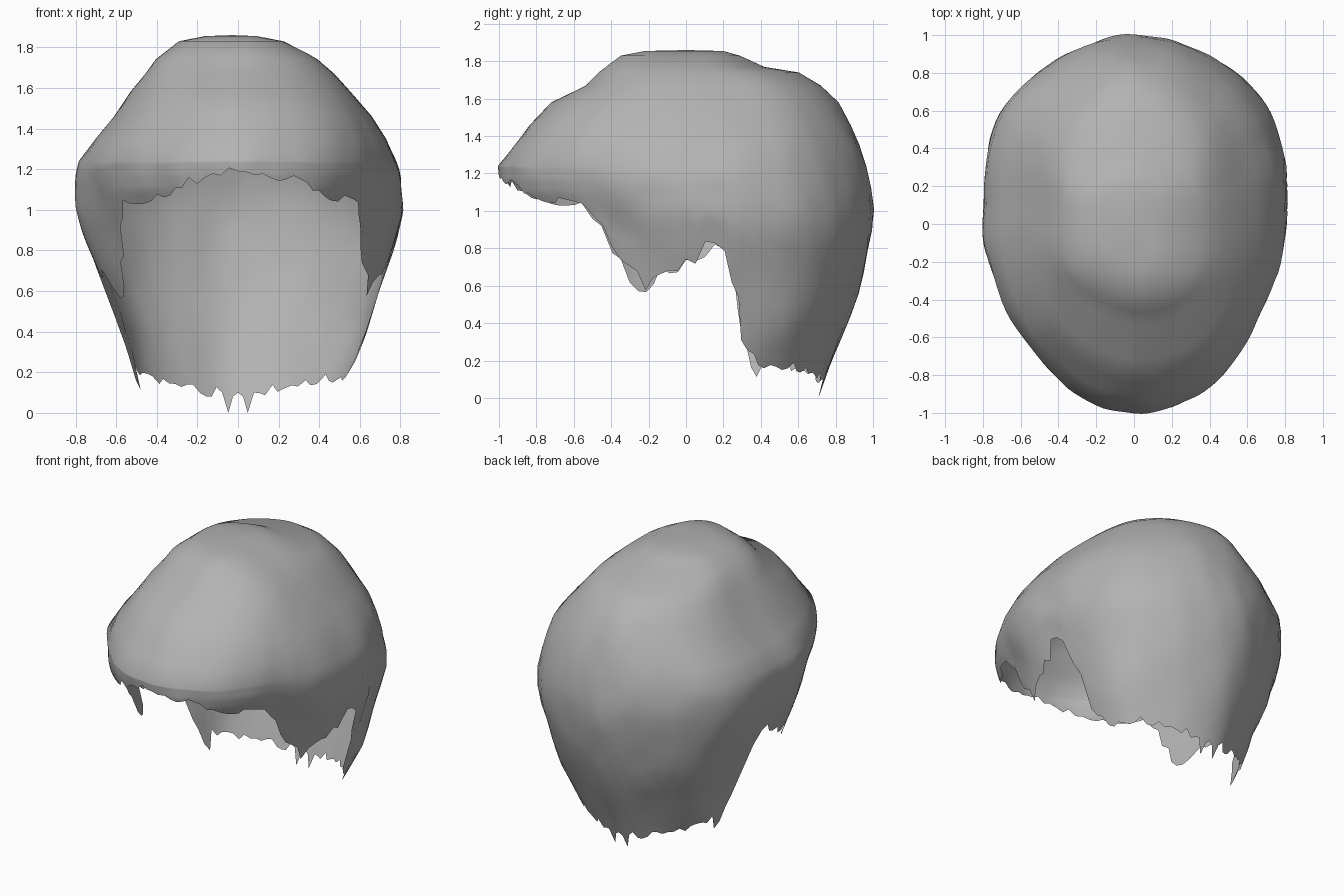
import bpy, bmesh, math, random
from mathutils import Vector, noise

random.seed(4)
cube = bpy.data.objects.get("Cube")
if cube:
    bpy.data.objects.remove(cube, do_unlink=True)

COLUMNS = 120
LOWER_ROWS = 10
WIDEST = 1.24

# Reach of the hair at each height: z, front, back, left (+x), right (-x)
PROFILE = [
    (1.855, .22, .2, .09, .16),
    (1.83, .35, .29, .22, .29),
    (1.77, .43, .42, .34, .37),
    (1.74, .47, .6, .39, .41),
    (1.67, .54, .72, .47, .46),
    (1.58, .72, .81, .55, .53),
    (1.46, .84, .88, .65, .61),
    (1.35, .92, .93, .73, .71),
    (1.24, 1, .96, .78, .79),
    (1.17, .995, .98, .8, .8),
    (1.1, .98, .99, .8, .8),
    (1, .91, 1, .8, .79),
    (.8, .87, .98, .75, .73),
    (.6, .84, .94, .69, .65),
    (.4, .8, .86, .63, .58),
    (.2, .7, .78, .54, .53),
    (0, .6, .71, .45, .45),
]

# Squareness at each height: z, temples, back left, back right
SQUARENESS = [
    (1.8, .1, .1, .1), (1.46, .04, .09, .11), (1.24, -.05, .09, .11),
    (1.1, -.1, .1, .1), (.9, -.17, .16, .12), (0, -.18, .22, .15),
]

# Height of the cut edge by angle from the front, in degrees
HAIRLINE = [
    (0, 1.2), (20, 1.14), (35, 1.07), (50, 1.04), (59, 1), (64, .74),
    (71, .63), (80, .63), (87, .72), (94, .78), (102, .78), (106, .6),
    (109, .43), (111, .3), (113, .21), (121, .17), (142, .17), (160, .11),
    (171, .1), (174, 0), (177, .08), (180, .1),
]


def lookup(table, key):
    """Interpolate between the rows of a table sorted on its first column."""
    rows = sorted(table)
    key = min(max(key, rows[0][0]), rows[-1][0])
    for low, high in zip(rows, rows[1:]):
        if key <= high[0]:
            mix = (key - low[0]) / (high[0] - low[0])
            return [a + (b - a) * mix for a, b in zip(low[1:], high[1:])]


def hair_point(angle, z):
    """Point on the hair surface at an angle around the head and a height."""
    front, back, left, right = lookup(PROFILE, z)
    temples, back_left, back_right = lookup(SQUARENESS, z)
    across, along = math.sin(angle), -math.cos(angle)
    if along < 0:
        square, depth = temples, front
    else:
        square, depth = (back_left if across > 0 else back_right), back
    width = 1 + square * math.sin(angle * 2) ** 2
    x = across * width * (left if across > 0 else right)
    x += .04 * min(along, 0) ** 2
    point = Vector((x, along * depth, z))
    # Soft uneven locks
    wave = noise.noise(point * 2.6) * .02
    wave += noise.noise(point * 6) * .012
    return Vector((point.x * (1 + wave), point.y * (1 + wave), z))


def edge_height(angle):
    """Ragged lower edge, with the deepest tufts beside the ears."""
    degrees = math.degrees(min(angle, math.tau - angle))
    height = lookup(HAIRLINE, degrees)[0]
    if degrees < 56:
        ragged = .025
    elif degrees < 125:
        ragged = .065
    else:
        ragged = .03
    if degrees > 168:
        ragged = 0
    return max(height + random.uniform(-ragged, ragged), 0)


# Hair shell: rings over the crown, then rows reaching down to the ragged edge
bm = bmesh.new()
crown = bm.verts.new((-.03, 0, 1.86))
columns = []
for i in range(COLUMNS):
    angle = math.tau * i / COLUMNS
    edge = edge_height(angle)
    heights = [row[0] for row in PROFILE if row[0] >= WIDEST]
    heights += [WIDEST + (edge - WIDEST) * (j + 1) / LOWER_ROWS
                for j in range(LOWER_ROWS)]
    columns.append([bm.verts.new(hair_point(angle, z)) for z in heights])

for i, column in enumerate(columns):
    following = columns[(i + 1) % COLUMNS]
    bm.faces.new((crown, column[0], following[0]))
    for j in range(len(column) - 1):
        bm.faces.new((column[j], column[j + 1], following[j + 1], following[j]))
bm.normal_update()

mesh = bpy.data.meshes.new("hair")
bm.to_mesh(mesh)
bm.free()
hair = bpy.data.objects.new("hair", mesh)
bpy.context.collection.objects.link(hair)

# Plain grey colour
grey = bpy.data.materials.new("hair grey")
grey.use_nodes = True
colour = (.45, .45, .45, 1)
grey.diffuse_color = colour
grey.node_tree.nodes["Principled BSDF"].inputs["Base Color"].default_value = colour
mesh.materials.append(grey)
mesh.shade_smooth()
